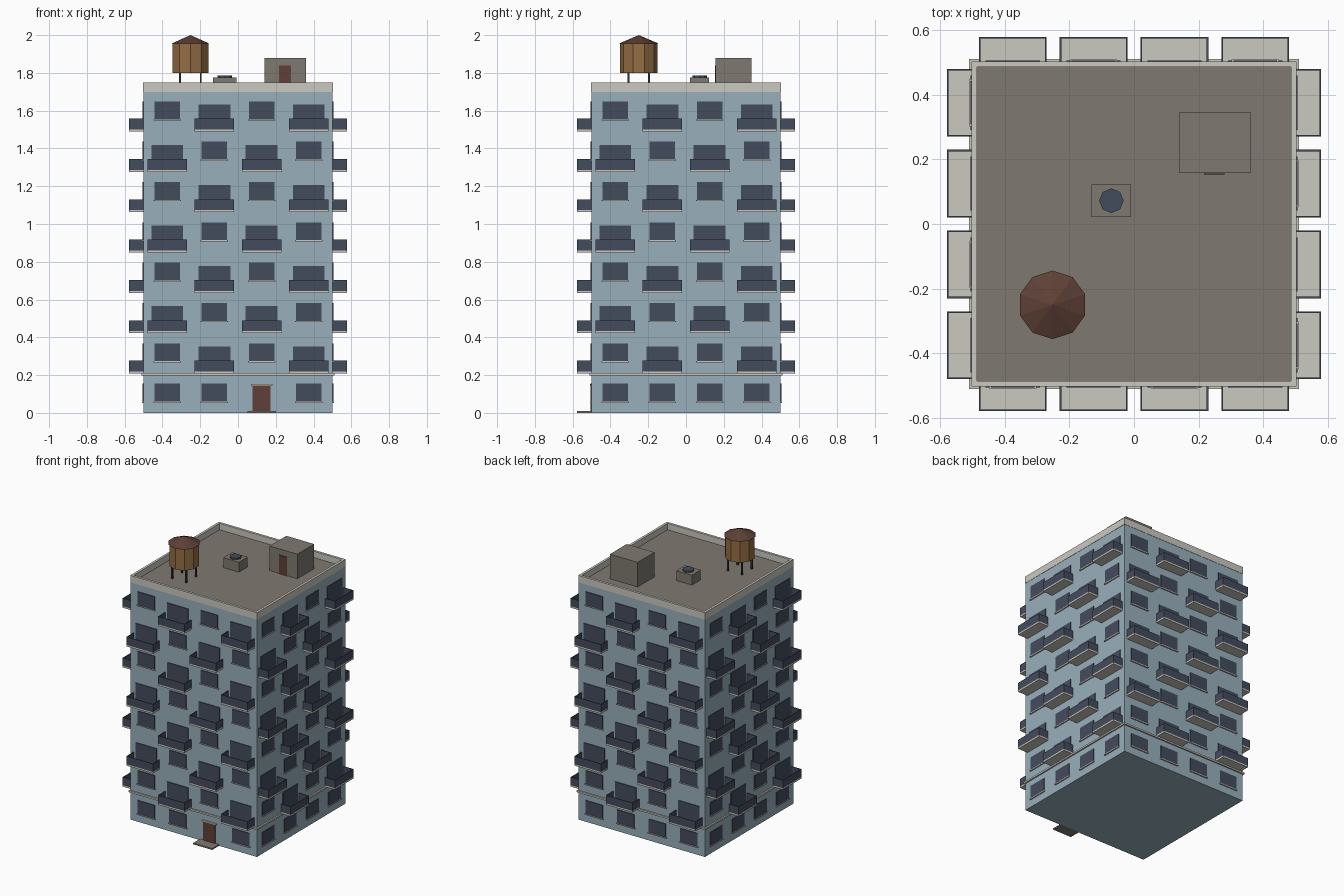
import bpy, bmesh, math
from mathutils import Matrix, Vector

if "Cube" in bpy.data.objects:
    bpy.data.objects.remove(bpy.data.objects["Cube"])


def srgb(r, g, b):
    f = lambda c: c / 12.92 if c <= 0.04045 else ((c + 0.055) / 1.055) ** 2.4
    return tuple(f(c / 255) for c in (r, g, b)) + (1.0,)


def material(name, rgb):
    m = bpy.data.materials.new(name)
    m.diffuse_color = srgb(*rgb)
    m.use_nodes = True
    m.node_tree.nodes["Principled BSDF"].inputs["Base Color"].default_value = m.diffuse_color
    return m


WALL = material("pale blue wall", (152, 176, 188))
TRIM = material("light stone", (202, 200, 192))
GLASS = material("dark slate", (68, 76, 92))
ROOF = material("warm grey", (127, 122, 113))
DOOR = material("red brown", (94, 64, 54))
WOOD = material("tank wood", (148, 110, 68))
METAL = material("dark metal", (52, 54, 60))


class Part:
    """Collects boxes and prisms into one object."""

    def __init__(self, name, mat):
        self.name, self.mat, self.bm = name, mat, bmesh.new()

    def box(self, x, y, z, turn=0):
        size = Vector((x[1] - x[0], y[1] - y[0], z[1] - z[0]))
        mid = Vector((sum(x) / 2, sum(y) / 2, sum(z) / 2))
        m = (Matrix.Rotation(turn * math.pi / 2, 4, 'Z') @ Matrix.Translation(mid)
             @ Matrix.Diagonal(size).to_4x4())
        bmesh.ops.create_cube(self.bm, size=1, matrix=m)
        return self

    def prism(self, sides, r1, r2, x, y, z, angle=0):
        m = (Matrix.Translation((x, y, sum(z) / 2))
             @ Matrix.Rotation(angle, 4, 'Z'))
        bmesh.ops.create_cone(self.bm, cap_ends=True, segments=sides, radius1=r1,
                              radius2=r2, depth=z[1] - z[0], matrix=m)
        return self

    def done(self):
        bmesh.ops.recalc_face_normals(self.bm, faces=self.bm.faces)
        mesh = bpy.data.meshes.new(self.name)
        self.bm.to_mesh(mesh)
        self.bm.free()
        mesh.materials.append(self.mat)
        obj = bpy.data.objects.new(self.name, mesh)
        bpy.context.collection.objects.link(obj)


H = 0.5            # half width of the tower
TOP = 1.70         # roof level
PITCH = 0.2135     # storey height
COLS = (-0.375, -0.125, 0.125, 0.375)

# Tower body, roof deck
Part("tower_walls", WALL).box((-H, H), (-H, H), (0, TOP)).done()
Part("roof_deck", ROOF).box((-0.487, 0.487), (-0.487, 0.487), (TOP - 0.01, TOP + 0.004)).done()

# Parapet and belt course, one strip per side
parapet = Part("parapet", TRIM)
belt = Part("belt_course", TRIM)
for k in range(4):
    parapet.box((-0.502, 0.487), (-0.502, -0.485), (TOP, 1.75), k)
    belt.box((-0.51, 0.49), (-0.51, -0.49), (0.198, 0.21), k)
parapet.done()
belt.done()

# Windows, balcony doors and balconies: same layout on every side
windows = Part("windows", GLASS)
sills = Part("window_sills", TRIM)
balcony_doors = Part("balcony_doors", GLASS)
slabs = Part("balcony_slabs", TRIM)
rails = Part("balcony_railings", GLASS)
for k in range(4):
    for floor in range(8):
        z = floor * PITCH
        for i, c in enumerate(COLS):
            if floor > 0 and (i + floor) % 2 == 0:
                balcony_doors.box((c - 0.084, c + 0.084), (-0.505, -0.497),
                                  (z + 0.005, z + 0.138), k)
                slabs.box((c - 0.105, c + 0.105), (-0.578, -0.495),
                          (z - 0.005, z + 0.006), k)
                rail_z = (z + 0.006, z + 0.063)
                rails.box((c - 0.105, c + 0.105), (-0.578, -0.573), rail_z, k)
                for s in (-0.105, 0.1):
                    rails.box((c + s, c + s + 0.005), (-0.573, -0.499), rail_z, k)
            elif not (k == 0 and floor == 0 and i == 2):
                windows.box((c - 0.068, c + 0.068), (-0.505, -0.497),
                            (z + 0.06, z + 0.155), k)
                sills.box((c - 0.073, c + 0.073), (-0.509, -0.497),
                          (z + 0.053, z + 0.06), k)
for part in (windows, sills, balcony_doors, slabs, rails):
    part.done()

# Entrance
Part("entrance_door", DOOR).box((0.078, 0.172), (-0.505, -0.497), (0.01, 0.145)).done()
Part("entrance_lintel", TRIM).box((0.068, 0.182), (-0.509, -0.497), (0.145, 0.153)).done()
Part("entrance_step", ROOF).box((0.05, 0.2), (-0.578, -0.495), (0, 0.01)).done()

# Stair house on the roof
Part("stair_house", ROOF).box((0.14, 0.36), (0.157, 0.347), (TOP, 1.88)).done()
Part("stair_house_door", DOOR).box((0.217, 0.28), (0.153, 0.16), (TOP, 1.838)).done()

# Ventilation unit
Part("vent_unit", ROOF).box((-0.132, -0.009), (0.022, 0.122), (TOP, 1.775)).done()
Part("vent_fan", GLASS).prism(8, 0.038, 0.038, -0.07, 0.072, (1.77, 1.785)).done()

# Water tank
TX, TY = -0.252, -0.25
legs = Part("tank_legs", METAL)
for sx in (-0.055, 0.055):
    for sy in (-0.055, 0.055):
        legs.box((TX + sx - 0.005, TX + sx + 0.005),
                 (TY + sy - 0.005, TY + sy + 0.005), (TOP, 1.805))
legs.done()
Part("tank_body", WOOD).prism(10, 0.1, 0.1, TX, TY, (1.80, 1.957)).done()
Part("tank_roof", DOOR).prism(10, 0.106, 0, TX, TY, (1.955, 2.0)).done()
